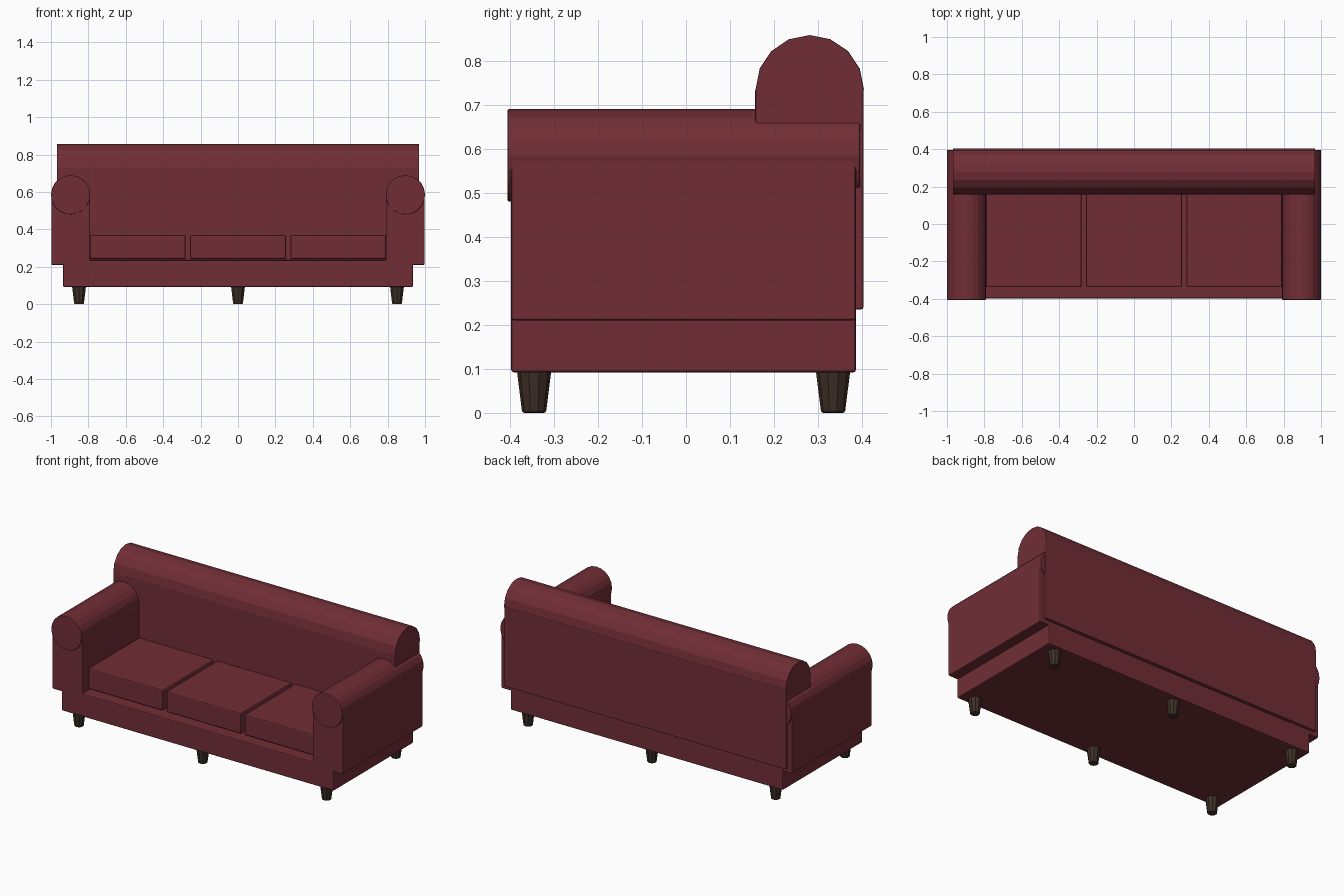
import bpy, math

if "Cube" in bpy.data.objects:
    bpy.data.objects.remove(bpy.data.objects["Cube"])

def material(name, rgb):
    m = bpy.data.materials.new(name)
    m.diffuse_color = (*rgb, 1)
    m.use_nodes = True
    m.node_tree.nodes["Principled BSDF"].inputs["Base Color"].default_value = m.diffuse_color
    return m

FABRIC = material("burgundy fabric", (0.165, 0.027, 0.037))
WOOD = material("dark wood", (0.048, 0.029, 0.020))

def finish(ob, name, mat, bevel):
    ob.name = name
    ob.data.materials.append(mat)
    if bevel:
        b = ob.modifiers.new("soft edges", 'BEVEL')
        b.width, b.segments = bevel, 2
        b.limit_method, b.angle_limit = 'ANGLE', math.radians(40)
    return ob

def box(name, x0, x1, y0, y1, z0, z1, bevel=0.006):
    bpy.ops.mesh.primitive_cube_add(
        size=1, location=((x0 + x1) / 2, (y0 + y1) / 2, (z0 + z1) / 2))
    ob = bpy.context.object
    ob.scale = (x1 - x0, y1 - y0, z1 - z0)
    bpy.ops.object.transform_apply(location=False, rotation=False, scale=True)
    return finish(ob, name, FABRIC, bevel)

def roll(name, centre, radius, length, rotation, sides):
    bpy.ops.mesh.primitive_cylinder_add(
        vertices=sides, radius=radius, depth=length,
        location=centre, rotation=rotation)
    return finish(bpy.context.object, name, FABRIC, 0.003)

# base frame
box("base", -0.935, 0.935, -0.397, 0.386, 0.092, 0.235)

# backrest with rolled top
box("backrest", -0.968, 0.968, 0.157, 0.403, 0.235, 0.737, 0.005)
roll("backrest_roll", (0, 0.281, 0.735), 0.123, 1.936, (0, math.pi / 2, 0), 16)

# arms with rolled tops
for side, s in (("left", -1), ("right", 1)):
    xs = sorted((s * 0.79, s * 0.998))
    box(side + "_arm", *xs, -0.397, 0.386, 0.21, 0.583)
    roll(side + "_arm_roll", (s * 0.895, -0.005, 0.585), 0.105, 0.80,
         (math.pi / 2, 0, 0), 20)

# three seat cushions
for i, x in enumerate((-0.536, 0, 0.536)):
    box(f"seat_cushion_{i + 1}", x - 0.256, x + 0.256, -0.338, 0.17, 0.241, 0.37, 0.008)

# six tapered legs
for row, y in (("front", -0.345), ("back", 0.334)):
    for i, x in enumerate((-0.85, 0, 0.85)):
        bpy.ops.mesh.primitive_cone_add(
            vertices=10, radius1=0.027, radius2=0.039, depth=0.095,
            location=(x, y, 0.0475))
        finish(bpy.context.object, f"{row}_leg_{i + 1}", WOOD, 0.005)
